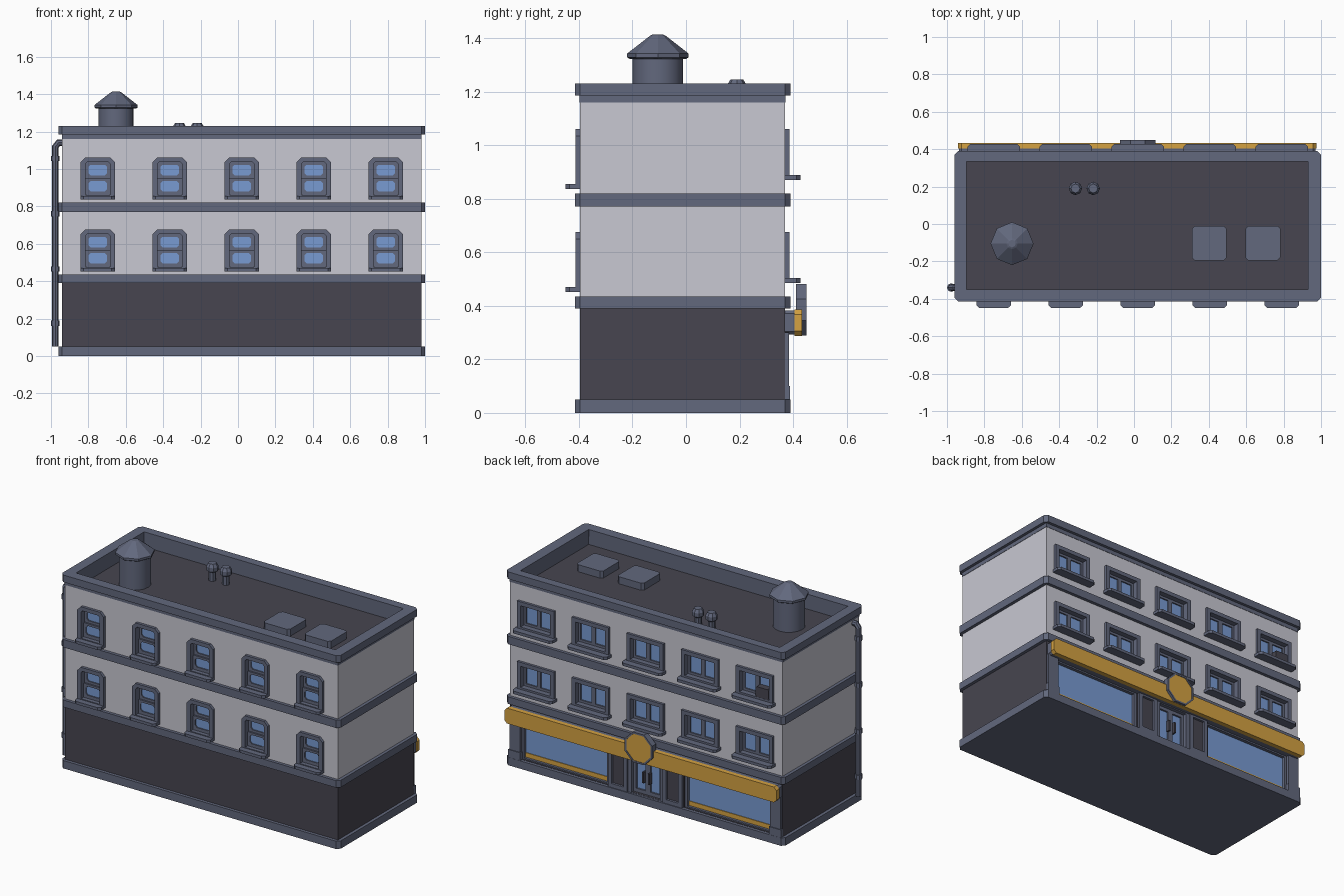
import bpy, bmesh, math

if "Cube" in bpy.data.objects:
    bpy.data.objects.remove(bpy.data.objects["Cube"])

def mat(name, r, g, b):
    m = bpy.data.materials.new(name)
    m.diffuse_color = (r, g, b, 1)
    m.use_nodes = True
    m.node_tree.nodes["Principled BSDF"].inputs["Base Color"].default_value = m.diffuse_color
    return m

WALL = mat("pale_wall", .578, .578, .644)
DARK = mat("dark_slate", .063, .060, .080)
TRIM = mat("blue_grey_trim", .122, .138, .205)
GLASS = mat("blue_glass", .188, .328, .645)
GOLD = mat("gold", .66, .36, .055)

C = 0.02                                   # building centre in x
X0, X1, Y0, Y1 = -.94, .98, -.395, .37     # wall planes

# Planes: outline (u, v) plus outward depth d
def front(u, v, d): return (u, Y0 - d, v)
def back(u, v, d): return (u, Y1 + d, v)
def top(u, v, d): return (u, v, d)

def rect(x0, x1, y0, y1, lo=0, hi=None):
    """Rectangle outline with chamfered lower / upper corners."""
    hi = lo if hi is None else hi
    p = [(x0, y0 + lo), (x0 + lo, y0), (x1 - lo, y0), (x1, y0 + lo),
         (x1, y1 - hi), (x1 - hi, y1), (x0 + hi, y1), (x0, y1 - hi)]
    if not lo and not hi:
        return [p[0], p[2], p[4], p[6]]
    if not lo:
        return [p[0], p[2]] + p[4:]
    if not hi:
        return p[:4] + [p[4], p[6]]
    return p

def part(name, material, solids):
    """Each solid: (plane, outer outline, inner outline or None, d0, d1)."""
    bm = bmesh.new()
    for plane, outer, inner, d0, d1 in solids:
        loops = [[bm.verts.new(plane(u, v, d)) for u, v in o]
                 for o in (outer, inner) if o for d in (d0, d1)]
        n = len(outer)
        if inner:
            pairs = [(0, 1), (1, 3), (3, 2), (2, 0)]
        else:
            pairs = [(0, 1)]
            bm.faces.new(loops[0])
            bm.faces.new(loops[1])
        for a, b in pairs:
            for i in range(n):
                j = (i + 1) % n
                bm.faces.new((loops[a][i], loops[a][j], loops[b][j], loops[b][i]))
    return finish(name, material, bm)

def lathe(name, material, n, profile, centres, smooth=False):
    """Turned parts around z, one per centre."""
    bm = bmesh.new()
    for cx, cy in centres:
        rings = [[bm.verts.new((cx + r * math.cos(2 * math.pi * i / n),
                                cy + r * math.sin(2 * math.pi * i / n), z))
                  for i in range(n)] for r, z in profile]
        bm.faces.new(rings[0])
        bm.faces.new(rings[-1])
        for a, b in zip(rings, rings[1:]):
            for i in range(n):
                j = (i + 1) % n
                bm.faces.new((a[i], a[j], b[j], b[i]))
    ob = finish(name, material, bm)
    if smooth:
        activate(ob)
        bpy.ops.object.shade_smooth_by_angle(angle=math.radians(35))
    return ob

def finish(name, material, bm):
    bmesh.ops.recalc_face_normals(bm, faces=bm.faces)
    me = bpy.data.meshes.new(name)
    bm.to_mesh(me)
    bm.free()
    ob = bpy.data.objects.new(name, me)
    bpy.context.collection.objects.link(ob)
    if material:
        me.materials.append(material)
    return ob

def activate(ob):
    bpy.ops.object.select_all(action='DESELECT')
    ob.select_set(True)
    bpy.context.view_layer.objects.active = ob

def cut(ob, solids):
    cutter = part("cutter", None, solids)
    cutter.hide_render = True
    m = ob.modifiers.new("openings", 'BOOLEAN')
    m.operation, m.solver, m.object = 'DIFFERENCE', 'EXACT', cutter
    activate(ob)
    bpy.ops.object.modifier_apply(modifier=m.name)
    bpy.data.objects.remove(cutter)

# Windows: five columns, two floors, both long sides
openings, frames, sills, sashes, panes = [], [], [], [], []
for k in range(-2, 3):
    x = C + .385 * k
    for z in (0, -.385):
        # front sash windows
        openings.append((front, rect(x - .075, x + .075, .855 + z, 1.04 + z), None, -.045, .05))
        frames.append((front, rect(x - .0925, x + .0925, .845 + z, 1.06 + z, 0, .025),
                       rect(x - .066, x + .066, .86 + z, 1.036 + z, 0, .01), -.03, .018))
        sills.append((front, [(x - .0925, 0), (x + .0925, 0), (x + .0925, .04),
                              (x + .075, .055), (x - .075, .055), (x - .0925, .04)],
                      None, .837 + z, .855 + z))
        for a, b, d in ((.86, .95, -.008), (.945, 1.036, -.018)):
            sashes.append((front, rect(x - .066, x + .066, a + z, b + z, .004),
                           rect(x - .05, x + .05, a + .02 + z, b - .014 + z, .012), d - .015, d))
            panes.append((front, rect(x - .06, x + .06, a + .01 + z, b - .005 + z), None, d - .012, d - .007))
        # back double windows
        openings.append((back, rect(x - .11, x + .11, .895 + z, 1.045 + z), None, -.045, .05))
        frames.append((back, rect(x - .13, x + .13, .885 + z, 1.06 + z),
                       rect(x - .104, x + .104, .9 + z, 1.035 + z), -.035, .016))
        sills.append((back, [(x - .14, 0), (x + .14, 0), (x + .14, .043),
                             (x + .125, .058), (x - .125, .058), (x - .14, .043)],
                      None, .87 + z, .888 + z))
        for s in (-1, 1):
            u = x + s * .052
            sashes.append((back, rect(u - .052, u + .052, .9 + z, 1.035 + z),
                           rect(u - .038, u + .038, .915 + z, 1.02 + z), -.035, -.018))
            panes.append((back, rect(u - .045, u + .045, .91 + z, 1.025 + z), None, -.032, -.026))
# sills are plan outlines: remap them to lie flat
def flat(plane):
    return lambda u, d, z: plane(u, z, d)
sills = [(flat(p), o, i, a, b) for p, o, i, a, b in sills]

INNER = (-.895, .93, -.35, .335)
SHELL = (-.905, .94, -.36, .345)
upper = part("upper_wall", WALL, [(top, rect(X0, X1, Y0, Y1), None, .41, 1.165)])
cut(upper, openings + [(top, rect(*SHELL), None, 1.125, 1.3)])
part("window_frames", TRIM, frames)
part("window_sills", TRIM, sills)
part("window_sashes", TRIM, sashes)
part("window_glass", GLASS, panes)

# Ledges, cornice and roof
ledge = rect(-.96, 1.0, -.415, .39, .02)
part("ledges", TRIM, [(top, ledge, None, a, b) for a, b in ((0, .05), (.39, .435), (.77, .82))])
part("cornice", TRIM, [
    (top, ledge, rect(*INNER, .0005), 1.185, 1.23),
    (top, rect(X0 - .002, X1 + .002, Y0 - .002, Y1 + .002), rect(*INNER), 1.16, 1.186),
    (top, rect(*SHELL), rect(*INNER), 1.125, 1.16)])
part("roof_deck", DARK, [(top, rect(*INNER), None, 1.122, 1.135)])
part("roof_hatches", TRIM, [(top, rect(a, a + .185, -.195, -.01, .015), None, 1.13, 1.18) for a in (.31, .597)])

# Roof tank and small vents
TANK = [(-.652, -.105)]
lathe("tank_body", TRIM, 16, [(.094, 1.13), (.094, 1.33)], TANK, True)
lathe("tank_cap", TRIM, 8, [(.105, 1.322), (.115, 1.328), (.115, 1.342), (.03, 1.408), (.02, 1.413)], TANK)
lathe("roof_vents", TRIM, 8, [(.022, 1.13), (.022, 1.19), (.036, 1.2), (.036, 1.225), (.024, 1.245)],
      [(-.313, .19), (-.218, .19)])

# Ground floor and shop front on the back
lower = part("lower_wall", DARK, [(top, rect(X0, X1, Y0, Y1), None, .03, .41)])
shop_cut = [(back, rect(C - .11, C + .11, .052, .3), None, -.05, .05)]
shop_trim, shop_glass, shop_gold, shop_panels = [], [], [], []
for s in (-1, 1):
    def span(a, b, z0, z1):
        return rect(*sorted((C + s * a, C + s * b)), z0, z1)
    shop_cut.append((back, span(.265, .88, .052, .3), None, -.05, .05))
    shop_trim += [
        (back, span(.262, .883, .05, .3), span(.283, .866, .06, .285), -.045, -.008),  # display frame
        (back, span(.88, .955, .05, .3), None, -.005, .014),                           # end pilaster
        (back, span(.875, .96, .05, .1), None, -.005, .019),                           # pilaster foot
        (back, span(.125, .26, .05, .3), span(.15, .235, .075, .28), -.005, .015),     # inner pilaster
        (back, span(.0, .1, .05, .29), span(.018, .082, .075, .265), -.04, -.015)]     # door leaf
    shop_glass += [(back, span(.27, .875, .055, .295), None, -.035, -.028),
                   (back, span(.01, .09, .06, .28), None, -.033, -.026)]
    shop_gold.append((back, span(.283, .866, .058, .088), None, -.029, -.024))
    shop_panels.append((back, span(.015, .026, .13, .2), None, -.02, .005))
shop_trim.append((back, rect(C - .125, C + .125, .05, .3), rect(C - .1, C + .1, .051, .285), -.045, .008))
cut(lower, shop_cut)
part("shop_frames", TRIM, shop_trim)
part("shop_glass", GLASS, shop_glass)
part("shop_glass_stripes", GOLD, shop_gold)
part("door_handles", DARK, shop_panels)

# Sign board with round badge
part("sign_backing", TRIM, [(back, rect(-.935, .97, .292, .383, .012), None, -.005, .037)])
part("sign_board", GOLD, [(back, rect(-.94, .975, .288, .386, .018), None, .035, .064)])
def octagon(r):
    return [(C + r * math.cos(math.pi * (i + .5) / 4), .385 + r * math.sin(math.pi * (i + .5) / 4))
            for i in range(8)]
part("badge_rim", TRIM, [(back, octagon(.104), octagon(.092), .04, .08), (back, octagon(.1), None, .04, .072)])
part("badge_face", GOLD, [(back, octagon(.094), None, .07, .077)])

# Air conditioner in one back window
part("air_conditioner", DARK, [(back, rect(-.85, -.76, .9, .965, .006), None, -.03, .015)])

# Drainpipe with brackets
cu = bpy.data.curves.new("drainpipe", 'CURVE')
cu.dimensions = '3D'
cu.bevel_depth, cu.bevel_resolution, cu.use_fill_caps = .018, 2, True
sp = cu.splines.new('POLY')
path = [(-.977, .05), (-.977, 1.118), (-.96, 1.14), (-.93, 1.14)]
sp.points.add(len(path) - 1)
for p, (x, z) in zip(sp.points, path):
    p.co = (x, -.34, z, 1)
sp.use_smooth = False
cu.materials.append(TRIM)
pipe = bpy.data.objects.new("drainpipe", cu)
bpy.context.collection.objects.link(pipe)
activate(pipe)
bpy.ops.object.convert(target='MESH')
for i, z in enumerate((.175, .465, .76, 1.055)):
    lathe("pipe_bracket_%d" % (i + 1), TRIM, 8, [(.023, z - .014), (.023, z + .014)], [(-.977, -.34)])
